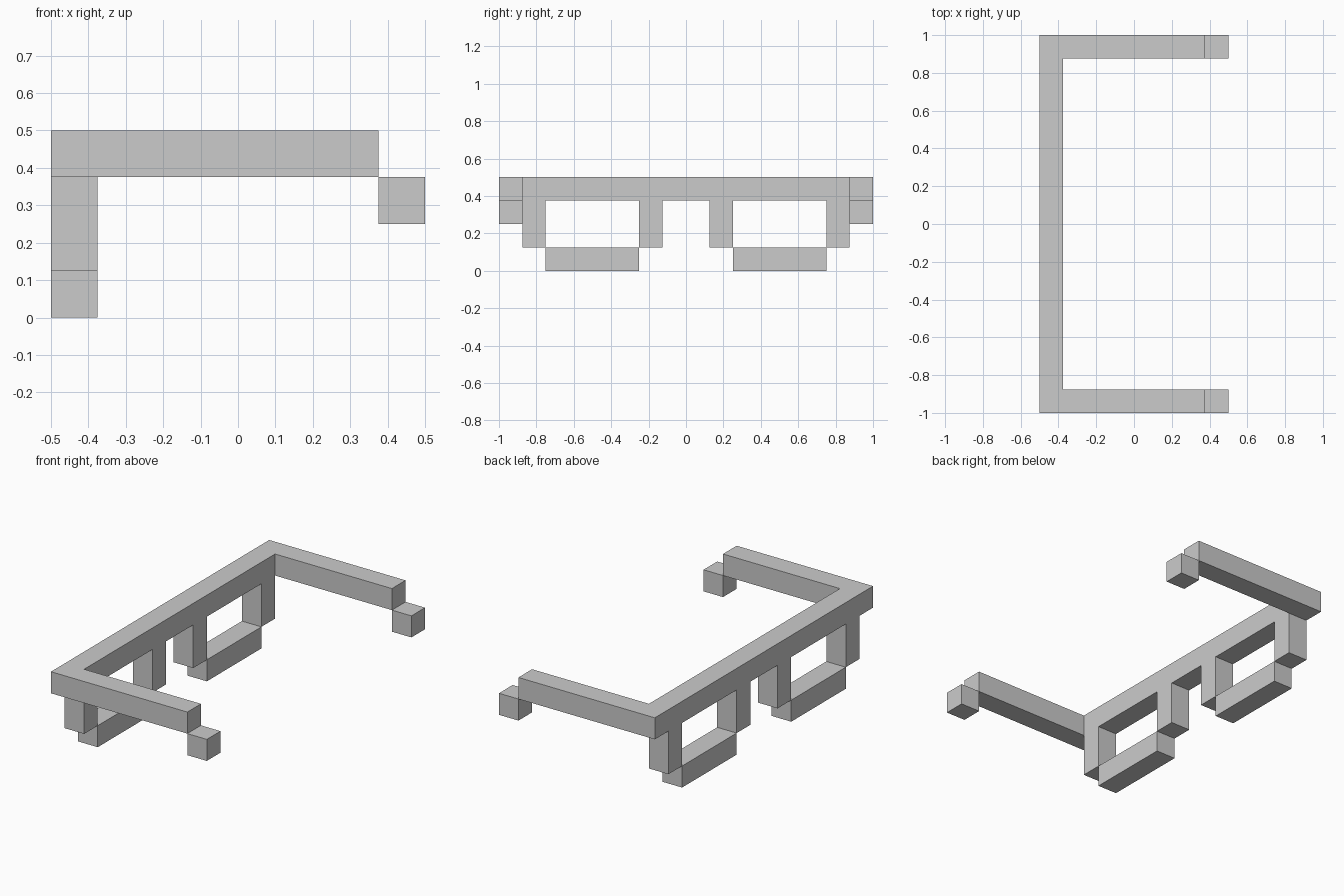
import bpy
import bmesh

if "Cube" in bpy.data.objects:
    bpy.data.objects.remove(bpy.data.objects["Cube"])

U = 0.125  # block size: every part sits on this grid

grey = bpy.data.materials.new("light grey")
grey.diffuse_color = (0.6, 0.6, 0.6, 1)
grey.use_nodes = True
grey.node_tree.nodes["Principled BSDF"].inputs["Base Color"].default_value = grey.diffuse_color


def extrude_profile(name, profile, x0, x1):
    """Extrude a (y, z) outline along x; all values in blocks."""
    bm = bmesh.new()
    face = bm.faces.new([bm.verts.new((x0 * U, y * U, z * U)) for y, z in profile])
    ext = bmesh.ops.extrude_face_region(bm, geom=[face])
    verts = [g for g in ext["geom"] if isinstance(g, bmesh.types.BMVert)]
    bmesh.ops.translate(bm, verts=verts, vec=((x1 - x0) * U, 0, 0))
    bmesh.ops.recalc_face_normals(bm, faces=bm.faces)
    mesh = bpy.data.meshes.new(name)
    bm.to_mesh(mesh)
    bm.free()
    mesh.materials.append(grey)
    obj = bpy.data.objects.new(name, mesh)
    bpy.context.collection.objects.link(obj)
    return obj


def box(name, x0, x1, y0, y1, z0, z1):
    return extrude_profile(name, [(y0, z0), (y1, z0), (y1, z1), (y0, z1)], x0, x1)


# Front frame: brow bar with the four lens sides hanging from it
half = [(1, 3), (1, 1), (2, 1), (2, 3), (6, 3), (6, 1), (7, 1), (7, 3), (8, 3), (8, 4)]
extrude_profile("front_frame", half + [(-y, z) for y, z in reversed(half)], -4, -3)

for side, s in (("left", 1), ("right", -1)):
    # Lower lens rim
    box(side + "_lower_rim", -4, -3, *sorted((2 * s, 6 * s)), 0, 1)
    # Temple arm and its dropped ear tip
    arm = sorted((7 * s, 8 * s))
    box(side + "_temple_arm", -3, 3, *arm, 3, 4)
    box(side + "_ear_tip", 3, 4, *arm, 2, 3)
